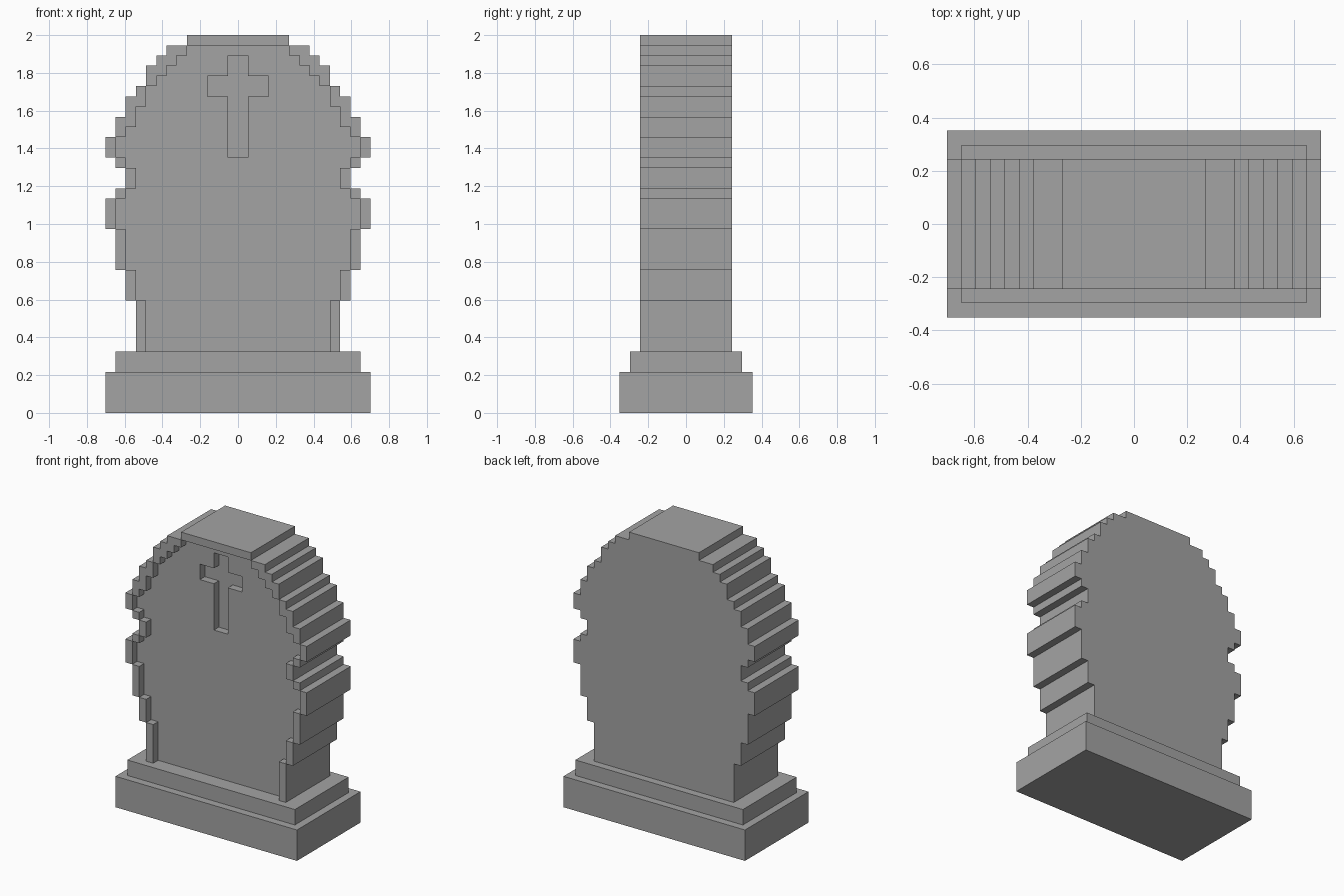
import bpy
import bmesh
from mathutils import Vector

if "Cube" in bpy.data.objects:
    bpy.data.objects.remove(bpy.data.objects["Cube"], do_unlink=True)

U = 2 / 37  # one block of the stepped design

stone = bpy.data.materials.new("grey_stone")
stone.use_nodes = True
stone.diffuse_color = (0.37, 0.37, 0.37, 1)
stone.node_tree.nodes["Principled BSDF"].inputs["Base Color"].default_value = stone.diffuse_color


def finish(name, bm):
    mesh = bpy.data.meshes.new(name)
    bm.to_mesh(mesh)
    bm.free()
    mesh.materials.append(stone)
    obj = bpy.data.objects.new(name, mesh)
    bpy.context.collection.objects.link(obj)
    return obj


def block(name, half_x, half_y, z0, z1):
    bm = bmesh.new()
    bmesh.ops.create_cube(bm, size=1)
    for v in bm.verts:
        v.co = Vector((v.co.x * 2 * half_x, v.co.y * 2 * half_y,
                       z0 if v.co.z < 0 else z1)) * U
    return finish(name, bm)


# Stepped base
block("base", 13, 6.5, 0, 4)
block("plinth", 12, 5.5, 4, 6)

# Half widths of the slab and of its recessed panel: (top of step, half width)
OUTLINE = [(11, 10), (14, 11), (18, 12), (21, 13), (22, 12), (24, 11), (25, 12),
           (27, 13), (29, 12), (31, 11), (32, 10), (34, 9), (35, 8), (36, 7), (37, 5)]
PANEL = [(11, 9), (14, 10), (18, 11), (21, 12), (22, 11), (24, 10), (25, 11),
         (27, 12), (28, 11), (30, 10), (32, 9), (33, 8), (34, 7), (35, 6), (36, 5)]
BOTTOM, BACK, FRONT = 5, 4.5, -4.5


def half_width(steps, row):
    return next((w for top, w in steps if row < top), 0)


def front_y(col, row):
    """Front surface of one block column; BACK means there is no stone."""
    x, z = abs(col + 0.5), row + 0.5
    if row < BOTTOM or x > half_width(OUTLINE, row):
        return BACK
    if x > half_width(PANEL, row):
        return FRONT
    in_cross = (x < 1 and 25 < z < 35) or (x < 3 and 31 < z < 33)
    return FRONT + (2 if in_cross else 1)


# Headstone slab with raised rim, sunken panel and carved cross
bm = bmesh.new()


def quad(points, normal):
    face = bm.faces.new([bm.verts.new(Vector(p) * U) for p in points])
    face.normal_update()
    if face.normal.dot(Vector(normal)) < 0:
        face.normal_flip()


for c in range(-14, 14):
    for r in range(BOTTOM - 1, 38):
        y = front_y(c, r)
        if y < BACK:
            for depth, n in ((y, -1), (BACK, 1)):
                quad([(c, depth, r), (c + 1, depth, r),
                      (c + 1, depth, r + 1), (c, depth, r + 1)], (0, n, 0))
        # Walls where the surface steps to the next column or row
        side, above = front_y(c + 1, r), front_y(c, r + 1)
        if side != y:
            quad([(c + 1, y, r), (c + 1, side, r),
                  (c + 1, side, r + 1), (c + 1, y, r + 1)], (side - y, 0, 0))
        if above != y:
            quad([(c, y, r + 1), (c, above, r + 1),
                  (c + 1, above, r + 1), (c + 1, y, r + 1)], (0, 0, above - y))

bmesh.ops.remove_doubles(bm, verts=bm.verts, dist=0.001)
bmesh.ops.dissolve_limit(bm, angle_limit=0.02, verts=bm.verts, edges=bm.edges)
finish("headstone_slab", bm)
